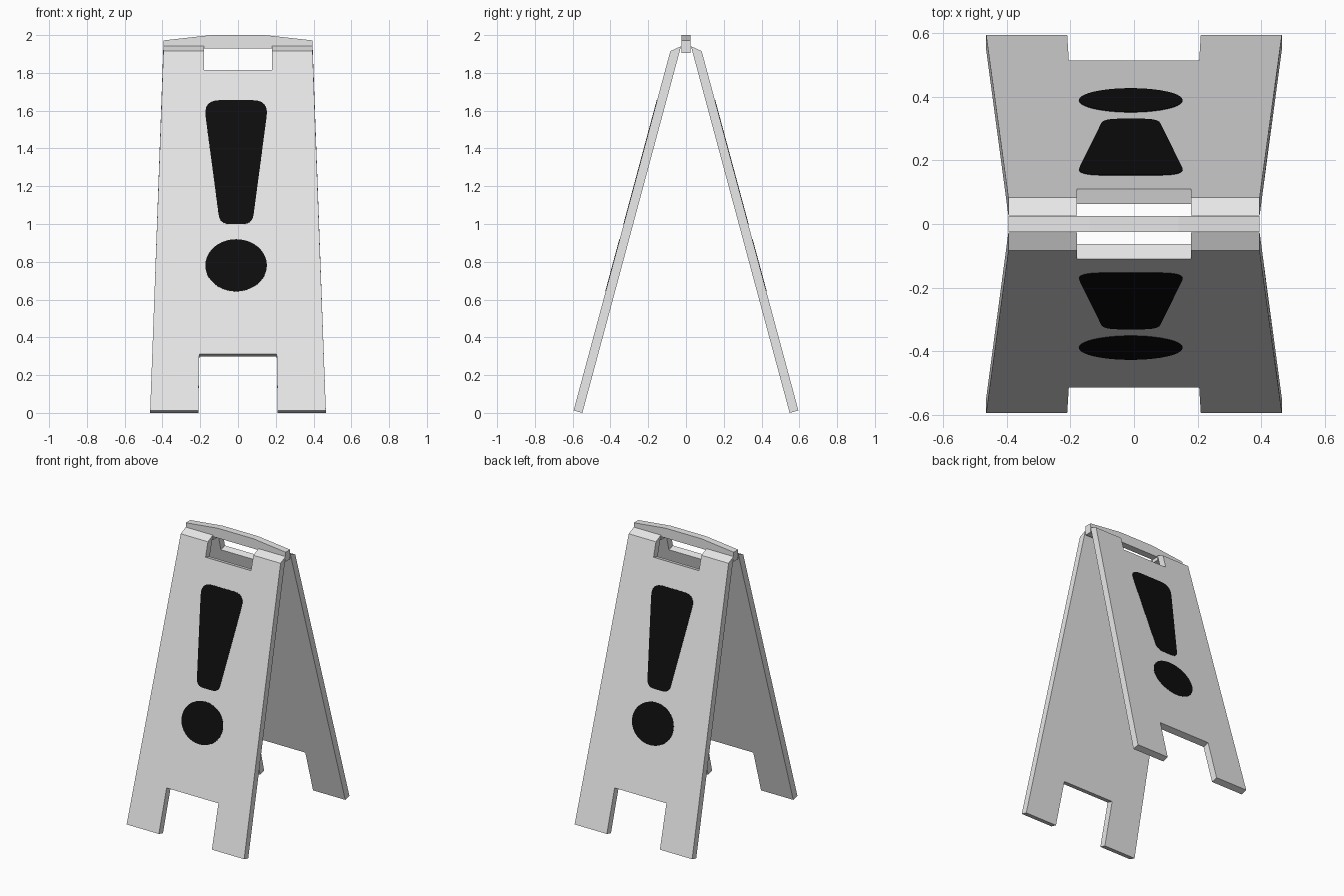
import bpy, bmesh, math
from mathutils import Vector

if "Cube" in bpy.data.objects:
    bpy.data.objects.remove(bpy.data.objects["Cube"])


def material(name, rgb):
    m = bpy.data.materials.new(name)
    m.diffuse_color = (*rgb, 1)
    m.use_nodes = True
    m.node_tree.nodes["Principled BSDF"].inputs["Base Color"].default_value = m.diffuse_color
    return m


GREY = material("light grey plastic", (0.8, 0.8, 0.8))
BLACK = material("black paint", (0.004, 0.004, 0.004))


def prism(name, front, back, mat):
    """Solid between two matching outlines."""
    bm = bmesh.new()
    a = [bm.verts.new(p) for p in front]
    b = [bm.verts.new(p) for p in back]
    bm.faces.new(a)
    bm.faces.new(b[::-1])
    for i in range(len(a)):
        j = (i + 1) % len(a)
        bm.faces.new((a[i], b[i], b[j], a[j]))
    bmesh.ops.recalc_face_normals(bm, faces=bm.faces[:])
    me = bpy.data.meshes.new(name)
    bm.to_mesh(me)
    bm.free()
    me.materials.append(mat)
    ob = bpy.data.objects.new(name, me)
    bpy.context.collection.objects.link(ob)
    return ob


def rounded(corners, steps=6):
    """Round each (x, z, radius) corner with a short curve."""
    out = []
    for i, (x, z, r) in enumerate(corners):
        p = Vector((x, z))
        q0 = p + (Vector(corners[i - 1][:2]) - p).normalized() * r
        q1 = p + (Vector(corners[(i + 1) % len(corners)][:2]) - p).normalized() * r
        for k in range(steps + 1):
            t = k / steps
            out.append(tuple(q0 * (1 - t) ** 2 + p * 2 * t * (1 - t) + q1 * t * t))
    return out


# Leaning plane of a panel: outer bottom edge and slope direction
BASE_Y, BASE_Z, TOP_Z, THICK = -0.595, 0.0125, 1.915, 0.048
up = Vector((0, 0.512, TOP_Z - BASE_Z)).normalized()
inward = Vector((0, up.z, -up.y))


def on_panel(x, z, depth, side, extra=0.0):
    """Point at height z on the outer face, sunk by depth; side mirrors in y."""
    p = Vector((x, BASE_Y, BASE_Z)) + up * ((z - BASE_Z) / up.z + extra) + inward * depth
    return (p.x, p.y * side, p.z)


# Panel outline with leg notch below and handle notch above
half = [(0.205, 0.312), (0.21, BASE_Z), (0.465, BASE_Z), (0.395, TOP_Z),
        (0.18, TOP_Z), (0.18, 1.815)]
outline = half + [(-x, z) for x, z in reversed(half)]

# Exclamation mark outlines
CX = -0.01
mark = rounded([(CX - 0.173, 1.655, 0.085), (CX + 0.173, 1.655, 0.085),
                (CX + 0.086, 1.0, 0.05), (CX - 0.086, 1.0, 0.05)])
dot = [(CX + 0.163 * math.cos(a), 0.781 + 0.138 * math.sin(a))
       for a in (math.tau * i / 40 for i in range(40))]

for label, side in (("front", 1), ("back", -1)):
    # Board, with its top edge sloping up towards the hinge
    prism(label + "_panel",
          [on_panel(x, z, 0, side) for x, z in outline],
          [on_panel(x, z, THICK, side, 0.04 if z == TOP_Z else 0) for x, z in outline],
          GREY)
    # Painted warning symbol as thin plates
    for part, shape in (("warning_bar", mark), ("warning_dot", dot)):
        prism(label + "_" + part,
              [on_panel(x, z, -0.002, side) for x, z in shape],
              [on_panel(x, z, 0.002, side) for x, z in shape], BLACK)

# Hinge bar with arched top, doubling as the carry handle
bar_half = [(0.18, 1.93), (0.18, 1.905), (0.395, 1.905), (0.395, 1.972), (0.14, 2.0)]
bar = bar_half + [(-x, z) for x, z in reversed(bar_half)]
prism("handle_bar", [(x, -0.025, z) for x, z in bar],
      [(x, 0.025, z) for x, z in bar], GREY)
